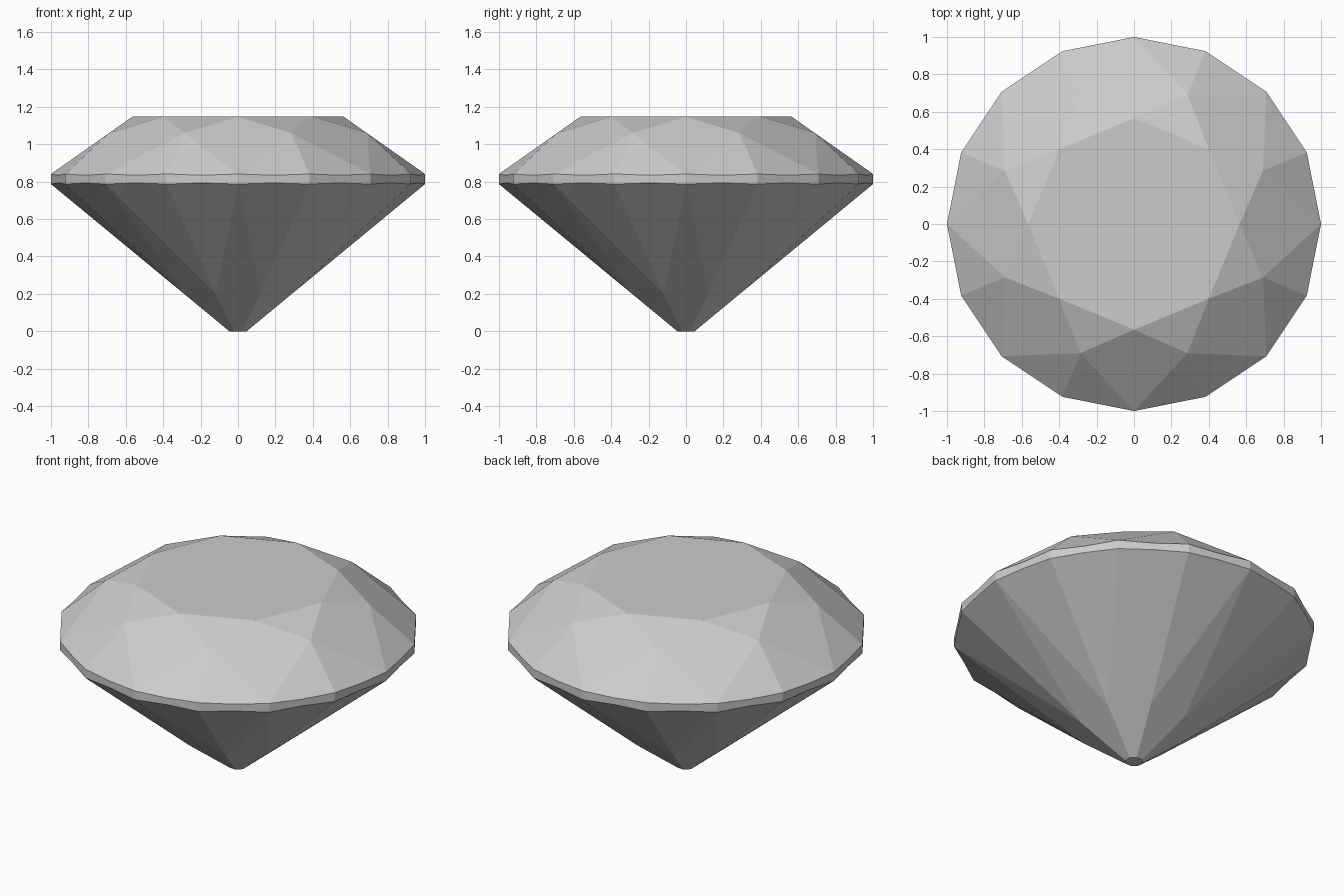
import bpy, bmesh, math

if "Cube" in bpy.data.objects:
    bpy.data.objects.remove(bpy.data.objects["Cube"])

STEP = math.pi / 8            # 16 girdle divisions
bm = bmesh.new()


def ring(radius, z, n=8, offset=0.0):
    """n vertices on a circle; offset is in 22.5 degree steps."""
    out = []
    for i in range(n):
        a = i * 2 * math.pi / n + offset * STEP
        out.append(bm.verts.new((radius * math.cos(a), radius * math.sin(a), z)))
    return out


def pavilion_radius(z):
    """Corner radius of the eight main pavilion planes at height z."""
    return (0.046 + z / 0.787 * 0.954) / math.cos(STEP)


# Rings from top to bottom
table = ring(0.565, 1.147)
crown = ring(0.747, 1.059, offset=1)
girdle_top = ring(1.0, 0.841, 16)
girdle_top_mid = ring(math.cos(STEP / 2), 0.834, 16, 0.5)
girdle_low_mid = ring(math.cos(STEP / 2), 0.793, 16, 0.5)
girdle_low = ring(1.0, 0.787, 16)
pavilion = ring(pavilion_radius(0.2), 0.2, offset=1)
culet = ring(0.05, 0.0, offset=1)

face = bm.faces.new
face(table)
face(culet[::-1])

for i in range(8):
    j, p = (i + 1) % 8, i - 1
    e, o, n = 2 * i, 2 * i + 1, (2 * i + 2) % 16
    # Crown: star, bezel kite and two upper girdle facets
    face((table[i], crown[i], table[j]))
    face((table[i], crown[p], girdle_top[e], crown[i]))
    face((crown[i], girdle_top[e], girdle_top_mid[e], girdle_top[o]))
    face((crown[i], girdle_top[o], girdle_top_mid[o], girdle_top[n]))
    # Pavilion: main facet and two lower girdle facets
    face((girdle_low[e], pavilion[p], culet[p], culet[i], pavilion[i]))
    face((pavilion[i], girdle_low[o], girdle_low_mid[e], girdle_low[e]))
    face((pavilion[i], girdle_low[n], girdle_low_mid[o], girdle_low[o]))

# Scalloped girdle band
for k in range(16):
    m = (k + 1) % 16
    face((girdle_low[k], girdle_low_mid[k], girdle_top_mid[k], girdle_top[k]))
    face((girdle_low_mid[k], girdle_low[m], girdle_top[m], girdle_top_mid[k]))

bmesh.ops.recalc_face_normals(bm, faces=bm.faces)
mesh = bpy.data.meshes.new("cut_gem")
bm.to_mesh(mesh)
bm.free()
bpy.context.collection.objects.link(bpy.data.objects.new("cut_gem", mesh))
